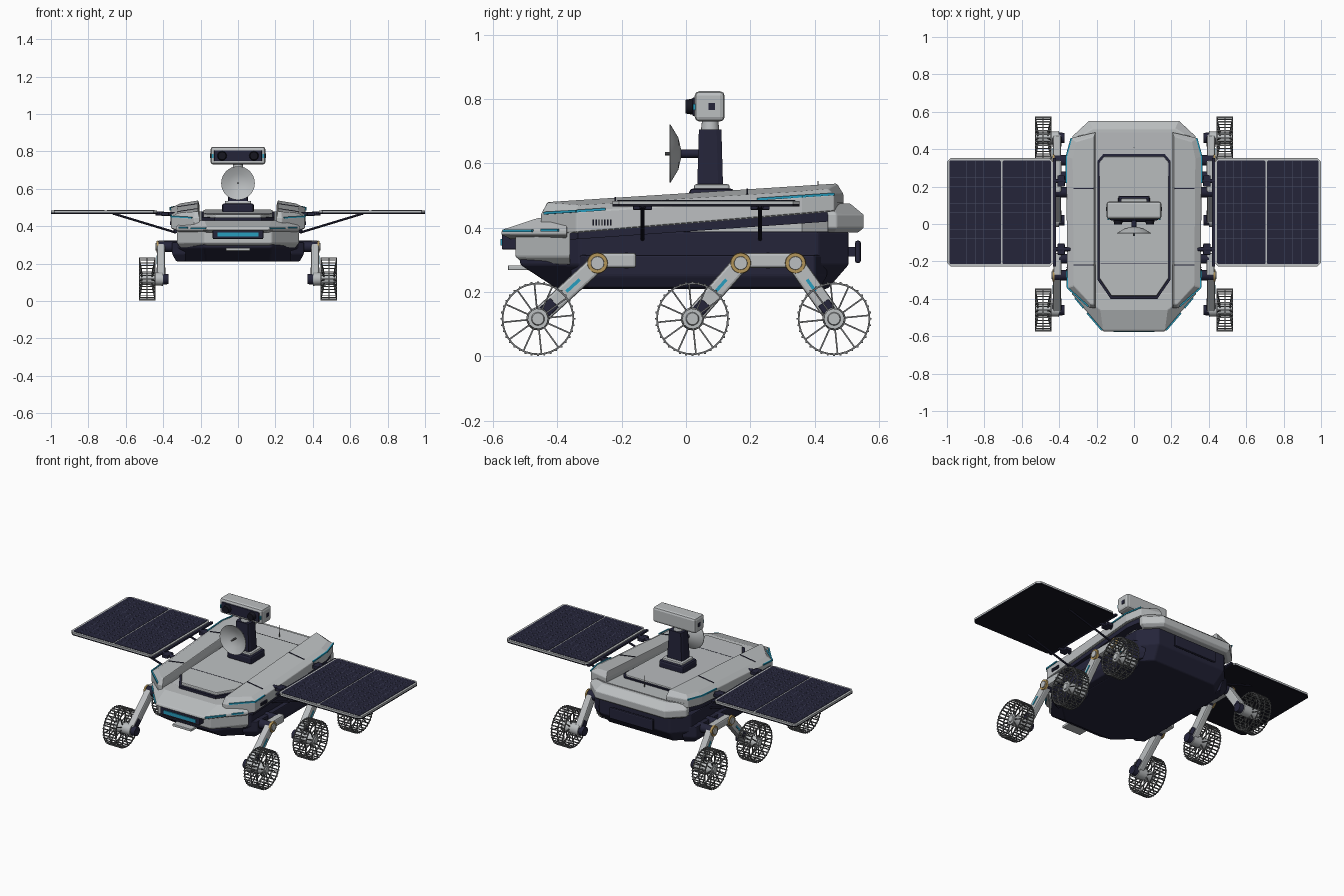
import bpy, bmesh, math
from mathutils import Vector, Matrix

if "Cube" in bpy.data.objects:
    bpy.data.objects.remove(bpy.data.objects["Cube"])


def material(name, r, g, b):
    m = bpy.data.materials.new(name)
    m.use_nodes = True
    m.diffuse_color = (r, g, b, 1)
    m.node_tree.nodes["Principled BSDF"].inputs["Base Color"].default_value = (r, g, b, 1)
    return m


GREY = material("light grey", .50, .52, .53)
NAVY = material("dark navy", .018, .018, .042)
CELL = material("cell line", .07, .08, .13)
BLUE = material("accent blue", .02, .34, .52)
METAL = material("wheel metal", .17, .175, .18)
GOLD = material("joint gold", .45, .30, .10)
BLACK = material("near black", .008, .008, .014)


def finish(name, bm, mat, mirror=False, bevel=0, smooth=False):
    bmesh.ops.recalc_face_normals(bm, faces=bm.faces[:])
    me = bpy.data.meshes.new(name)
    bm.to_mesh(me)
    bm.free()
    me.materials.append(mat)
    ob = bpy.data.objects.new(name, me)
    bpy.context.collection.objects.link(ob)
    if smooth:
        bpy.ops.object.select_all(action='DESELECT')
        ob.select_set(True)
        bpy.context.view_layer.objects.active = ob
        bpy.ops.object.shade_smooth_by_angle(angle=math.radians(35))
    if bevel:
        b = ob.modifiers.new("bevel", 'BEVEL')
        b.width, b.segments, b.limit_method = bevel, 2, 'ANGLE'
    if mirror:
        ob.modifiers.new("mirror", 'MIRROR')
    return ob


def add_box(bm, x, y, z):
    c = [(a + b) / 2 for a, b in (x, y, z)]
    s = [b - a for a, b in (x, y, z)]
    bmesh.ops.create_cube(bm, size=1, matrix=Matrix.Translation(c) @ Matrix.Diagonal((*s, 1)))


def box(name, x, y, z, mat, **kw):
    bm = bmesh.new()
    add_box(bm, x, y, z)
    return finish(name, bm, mat, **kw)


def frame(p, q):
    # Matrix whose z axis runs from p to q, centred between them
    p, q = Vector(p), Vector(q)
    d = (q - p).normalized()
    ref = Vector((1, 0, 0)) if abs(d.x) < .6 else Vector((0, 1, 0))
    x = (ref - d * ref.dot(d)).normalized()
    m = Matrix((x, d.cross(x), d)).transposed().to_4x4()
    return Matrix.Translation((p + q) / 2) @ m, (q - p).length


def add_bar(bm, p, q, w, h):
    m, length = frame(p, q)
    bmesh.ops.create_cube(bm, size=1, matrix=m @ Matrix.Diagonal((w, h, length, 1)))


def bar(name, p, q, w, h, mat, **kw):
    bm = bmesh.new()
    add_bar(bm, p, q, w, h)
    return finish(name, bm, mat, **kw)


def rod(name, p, q, r1, r2, mat, seg=20, **kw):
    m, length = frame(p, q)
    bm = bmesh.new()
    bmesh.ops.create_cone(bm, cap_ends=True, segments=seg, radius1=r1, radius2=r2, depth=length, matrix=m)
    return finish(name, bm, mat, smooth=True, **kw)


def loft(name, rings, mat, **kw):
    # Each ring is (plan points, height function or number)
    bm = bmesh.new()
    loops = [[bm.verts.new((x, y, z(x, y) if callable(z) else z)) for x, y in pts] for pts, z in rings]
    n = len(loops[0])
    for a, b in zip(loops, loops[1:]):
        for i in range(n):
            bm.faces.new((a[i], a[(i + 1) % n], b[(i + 1) % n], b[i]))
    bm.faces.new(loops[0])
    bm.faces.new(loops[-1])
    return finish(name, bm, mat, **kw)


def both(*half):
    return list(half) + [(-x, y) for x, y in reversed(half)]


def incline(z, slope):
    return lambda x, y: z + slope * y


# Lower hull and side sponsons
belly = both((.17, -.40), (.29, -.29), (.29, .37), (.22, .44))
waist = both((.18, -.515), (.325, -.33), (.325, .41), (.24, .505))
loft("lower_hull", [(belly, .21), (waist, .285), (waist, .388)], NAVY, bevel=.006)
loft("hull_sponson", [([(.28, -.33), (.33, -.30), (.33, .38), (.28, .42)], .212),
                      ([(.28, -.36), (.352, -.31), (.352, .40), (.28, .44)], .25),
                      ([(.28, -.36), (.352, -.31), (.352, .40), (.28, .44)], .315)], NAVY, mirror=True, bevel=.006)
core = both((.17, -.42), (.30, -.33), (.30, .36), (.23, .46))
loft("body_core", [(core, .37), (core, incline(.43, .05))], GREY)

# Upper shell, dark skirt and raised side rails
edge = both((.18, -.45), (.235, -.45), (.352, -.34), (.357, .36), (.33, .46), (.23, .49))
skirt = both((.175, -.44), (.23, -.44), (.343, -.335), (.348, .355), (.325, .45), (.23, .48))
loft("shell_skirt", [(skirt, incline(.388, .07)), (skirt, incline(.42, .08))], NAVY)
loft("upper_shell", [(edge, incline(.412, .082)), (edge, incline(.45, .06))], GREY)
rail = [(.205, -.45), (.235, -.45), (.357, -.34), (.362, .36), (.335, .46), (.205, .49)]
rail_top = [(.212, -.43), (.23, -.43), (.322, -.33), (.328, .35), (.31, .44), (.212, .47)]
loft("side_rail", [(rail, incline(.414, .083)), (rail, incline(.472, .066)),
                   (rail_top, lambda x, y: .49 + .064 * y + (.33 - x) * .15)], GREY, mirror=True, bevel=.004)
for a, b in (((.245, -.44), (.357, -.34)), ((.357, -.34), (.359, -.25)),
             ((.362, .22), (.362, .36)), ((.362, .36), (.335, .46))):
    bar("rail_accent", (a[0], a[1], .474 + .066 * a[1]), (b[0], b[1], .474 + .066 * b[1]), .008, .008, BLUE, mirror=True)
for y in (-.22, .19):
    bar("rail_seam", (.218, y, .508 + .064 * y), (.324, y, .492 + .064 * y), .005, .004, NAVY, mirror=True)
for i in range(7):
    y = -.29 + i * .009
    box("rail_vent", (.355, .364), (y, y + .004), (.407, .425), NAVY, mirror=True)

# Centre deck with a dark border
deck = both((.12, -.385), (.185, -.29), (.185, .33), (.16, .36))
rim = both((.125, -.40), (.196, -.297), (.196, .337), (.165, .373))
loft("deck_border", [(rim, .42), (rim, incline(.463, .045))], NAVY)
loft("centre_deck", [(deck, .43), (deck, incline(.476, .035))], GREY, bevel=.005)
box("deck_seam", (-.18, .18), (-.212, -.209), (.46, .4695), NAVY)
rod("whip_antenna", (0, .41, .46), (0, .41, .545), .003, .002, METAL, seg=8)

# Front brow, nose and light bar
loft("front_nose", [(both((.165, -.50), (.31, -.36)), .285), (both((.18, -.53), (.328, -.36)), .31),
                    (both((.18, -.53), (.328, -.36)), .39)], GREY, bevel=.005)
loft("front_brow", [(both((.15, -.545), (.315, -.37)), .365), (both((.165, -.575), (.335, -.37)), .38),
                    (both((.165, -.57), (.335, -.37)), .394), (both((.18, -.46), (.30, -.37)), .43)], GREY, bevel=.004)
box("light_recess", (-.135, .135), (-.572, -.50), (.332, .378), NAVY, bevel=.004)
box("light_bar", (-.11, .11), (-.577, -.56), (.344, .365), BLUE)
bar("brow_accent", (.172, -.568, .39), (.25, -.477, .39), .008, .008, BLUE, mirror=True)
bar("brow_accent_tip", (.27, -.45, .392), (.315, -.396, .392), .008, .008, BLUE, mirror=True)
box("tow_bar", (-.065, .065), (-.553, -.49), (.268, .283), GREY, bevel=.003)

# Rear bumper and handle
loft("rear_bumper", [(both((.31, .44), (.31, .46), (.23, .535)), .385), (both((.33, .44), (.33, .468), (.24, .552)), .40),
                     (both((.33, .44), (.33, .468), (.24, .552)), .44), (both((.32, .42), (.32, .45), (.22, .51)), .475)],
     GREY, bevel=.004)
box("rear_handle", (-.15, .15), (.525, .543), (.29, .36), NAVY, bevel=.007)
box("rear_handle_mount", (.07, .10), (.49, .53), (.31, .34), NAVY, mirror=True)

# Mast, dish and camera head
box("mast_foot", (-.085, .085), (.01, .15), (.47, .522), NAVY, bevel=.012)
box("mast_foot_cap", (-.07, .07), (.025, .135), (.515, .535), GREY, bevel=.006)
loft("mast", [(both((.05, .035), (.055, .05), (.055, .10), (.05, .115)), .53),
              (both((.04, .04), (.045, .055), (.045, .095), (.04, .11)), .705)], NAVY)
rod("head_neck", (0, .075, .69), (0, .075, .735), .03, .025, GREY)
box("camera_head", (-.147, .147), (.027, .12), (.73, .824), GREY, bevel=.014)
box("camera_face", (-.128, .128), (.02, .04), (.747, .805), NAVY, bevel=.004)
box("head_side_plate", (.14, .150), (.07, .09), (.765, .788), NAVY, mirror=True)
rod("camera_lens", (.085, .025, .776), (.085, -.002, .776), .026, .021, BLACK, mirror=True)
box("camera_light", (.132, .141), (.022, .03), (.765, .785), BLUE, mirror=True)
rod("dish_arm", (0, -.02, .63), (0, .06, .63), .013, .013, NAVY)
rod("dish_feed", (0, -.065, .63), (0, -.02, .63), .005, .005, METAL, seg=10)
bm = bmesh.new()
profile = [(0, -.022), (.05, -.033), (.09, -.052), (.09, -.048), (.05, -.024), (0, -.012)]
vs = [bm.verts.new((r, y, .63)) for r, y in profile]
es = [bm.edges.new(pair) for pair in zip(vs, vs[1:])]
bmesh.ops.spin(bm, geom=vs + es, cent=(0, 0, .63), axis=(0, 1, 0), angle=math.tau, steps=32, use_duplicate=False)
bmesh.ops.remove_doubles(bm, verts=bm.verts[:], dist=.0002)
finish("dish", bm, GREY, smooth=True)

# Solar wings with cell grid, hinges and struts
def chamfered(x0, x1, y0, y1, c):
    return [(x0 + c, y0), (x1 - c, y0), (x1, y0 + c), (x1, y1 - c),
            (x1 - c, y1), (x0 + c, y1), (x0, y1 - c), (x0, y0 + c)]


outer = chamfered(.432, 1.0, -.228, .353, .02)
loft("panel_back", [(outer, .466), (outer, .473)], BLACK, mirror=True)
loft("panel_frame", [(outer, .473), (outer, .483)], GREY, mirror=True)
grid = bmesh.new()
for x0, x1 in ((.445, .703), (.711, .987)):
    plate = chamfered(x0, x1, -.215, .34, .006)
    loft("panel_cells", [(plate, .48), (plate, .485)], NAVY, mirror=True)
    for i in range(1, 6):
        x = x0 + (x1 - x0) * i / 6
        add_box(grid, (x - .0008, x + .0008), (-.213, .338), (.484, .4855))
    for i in range(1, 12):
        y = -.215 + .555 * i / 12
        add_box(grid, (x0 + .002, x1 - .002), (y - .0008, y + .0008), (.484, .4855))
finish("cell_grid", grid, CELL, mirror=True)
for y in (-.135, .23):
    rod("panel_hinge", (.33, y, .463), (.44, y, .468), .011, .011, NAVY, seg=12, mirror=True)
    box("hinge_block", (.37, .41), (y - .03, y + .03), (.455, .475), NAVY, mirror=True, bevel=.004)
    rod("panel_strut", (.33, y, .365), (.67, y, .468), .006, .006, NAVY, seg=10, mirror=True)
box("hinge_rail", (.418, .434), (-.228, .353), (.466, .477), NAVY, mirror=True)

# Suspension beams, legs and pivots
AX = .412


def leg(name, pivot, hub):
    p, q = Vector((AX, *pivot)), Vector((AX, *hub))
    bar(name, p, q, .042, .054, GREY, mirror=True, bevel=.008)
    out = Vector((.022, 0, 0))
    bar(name + "_accent", p.lerp(q, .3) + out, p.lerp(q, .52) + out, .004, .010, BLUE, mirror=True)
    bar(name + "_foot", p.lerp(q, .72), p.lerp(q, .97), .048, .040, NAVY, mirror=True, bevel=.004)
    y, z = pivot
    rod(name + "_pivot", (.32, y, z), (.425, y, z), .028, .028, NAVY, mirror=True)
    rod(name + "_ring", (.425, y, z), (.437, y, z), .033, .031, GOLD, mirror=True)
    rod(name + "_cap", (.43, y, z), (.442, y, z), .022, .020, GREY, mirror=True)


leg("front_leg", (-.275, .29), (-.46, .12))
leg("middle_leg", (.17, .29), (.02, .12))
leg("rear_leg", (.34, .29), (.46, .12))
for name, y0, y1 in (("front_beam", -.275, -.155), ("rear_beam", .17, .34)):
    box(name, (.388, .43), (y0, y1), (.275, .322), GREY, mirror=True, bevel=.008)
rod("front_beam_mount", (.32, -.185, .298), (.40, -.185, .298), .025, .025, NAVY, mirror=True)
rod("rear_beam_mount", (.32, .255, .298), (.40, .255, .298), .025, .025, NAVY, mirror=True)

# Open mesh wheels
def ring(bm, x, y, z, r, t, seg=36):
    pts = [(x, y + r * math.cos(math.tau * i / seg), z + r * math.sin(math.tau * i / seg)) for i in range(seg)]
    for i in range(seg):
        add_bar(bm, pts[i], pts[(i + 1) % seg], t, t)


for name, y in (("front_wheel", -.46), ("middle_wheel", .02), ("rear_wheel", .46)):
    z, bm = .117, bmesh.new()
    for x in (.444, .486, .527):
        ring(bm, x, y, z, .110, .0055)
    for i in range(36):
        a = math.tau * i / 36
        c, s = math.cos(a), math.sin(a)
        add_bar(bm, (.441, y + .113 * c, z + .113 * s), (.530, y + .113 * c, z + .113 * s), .006, .005)
    for i in range(12):
        a = math.tau * i / 12 + .1
        c, s = math.cos(a), math.sin(a)
        for x_in, x_out in ((.512, .527), (.462, .444)):
            add_bar(bm, (x_in, y + .025 * c, z + .025 * s), (x_out, y + .109 * c, z + .109 * s), .005, .005)
    finish(name, bm, METAL, mirror=True)
    rod(name + "_hub", (.40, y, z), (.518, y, z), .036, .031, GREY, mirror=True)
    rod(name + "_hub_cap", (.515, y, z), (.524, y, z), .022, .018, GREY, mirror=True)
    rod(name + "_motor", (.372, y, z), (.41, y, z), .027, .03, NAVY, mirror=True)
